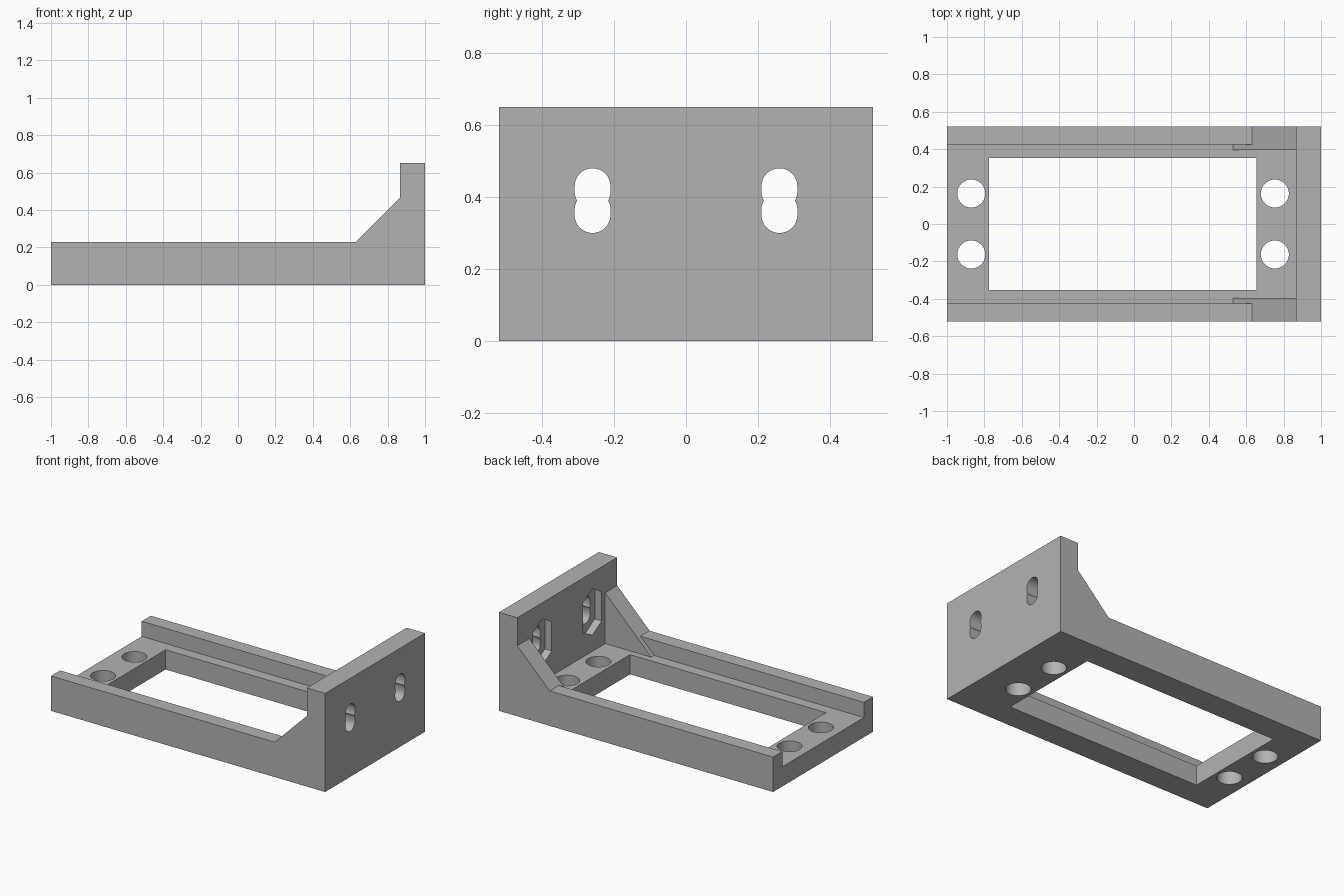
import bpy, bmesh, math
from mathutils import Vector

cube = bpy.data.objects.get("Cube")
if cube:
    bpy.data.objects.remove(cube, do_unlink=True)

grey = bpy.data.materials.new("Plain grey")
grey.use_nodes = True
grey.diffuse_color = (0.45, 0.45, 0.45, 1)
grey.node_tree.nodes["Principled BSDF"].inputs["Base Color"].default_value = grey.diffuse_color


def prism(name, outline, axis, lo, hi):
    """Extrude a 2D outline along an axis; the outline uses the other two axes in order."""
    def place(p, d):
        c = list(p)
        c.insert("xyz".index(axis), d)
        return Vector(c)
    bm = bmesh.new()
    face = bm.faces.new([bm.verts.new(place(p, lo)) for p in outline])
    top = bmesh.ops.extrude_face_region(bm, geom=[face])["geom"]
    step = place((0, 0), hi - lo)
    bmesh.ops.translate(bm, vec=step, verts=[v for v in top if isinstance(v, bmesh.types.BMVert)])
    bmesh.ops.recalc_face_normals(bm, faces=bm.faces)
    mesh = bpy.data.meshes.new(name)
    bm.to_mesh(mesh)
    bm.free()
    mesh.materials.append(grey)
    obj = bpy.data.objects.new(name, mesh)
    bpy.context.collection.objects.link(obj)
    return obj


def rect(a0, a1, b0, b1):
    return [(a0, b0), (a1, b0), (a1, b1), (a0, b1)]


def arc(ca, cb, r, start, end, steps):
    angles = [math.radians(start + (end - start) * i / steps) for i in range(steps + 1)]
    return [(ca + r * math.cos(t), cb + r * math.sin(t)) for t in angles]


def capsule(ca, low, high, r, steps=16):
    """Upright outline with an arc at each end."""
    return arc(ca, high, r, 0, 180, steps) + arc(ca, low, r, 180, 360, steps)


FLOOR, RAIL, WALL_X = 0.13, 0.23, 0.866

# Solid body: rail height, sloped gusset and upright end wall
body = prism("mounting_bracket",
             [(-1, 0), (1, 0), (1, 0.65), (WALL_X, 0.65), (WALL_X, 0.465), (0.63, RAIL), (-1, RAIL)],
             "y", -0.52, 0.52)

cutters = [
    # Channel between the gussets, then the wider channel between the rails
    prism("gusset_channel", rect(-1.1, WALL_X, FLOOR, 0.8), "y", -0.395, 0.395),
    prism("rail_channel",
          [(-1.1, FLOOR), (0.53, FLOOR), (0.63, RAIL), (0.63, 0.3), (-1.1, 0.3)],
          "y", -0.425, 0.425),
    # Rectangular opening in the floor
    prism("floor_window", rect(-0.775, 0.655, -0.352, 0.352), "z", -0.1, 0.2),
]

for side in (-1, 1):
    # Round holes at both ends of the floor
    for x in (-0.87, 0.753):
        circle = arc(x, side * 0.163, 0.075, 0, 360, 40)[:-1]
        cutters.append(prism("floor_hole", circle, "z", -0.1, 0.2))
    # Stretched hexagonal nut pocket on the inner face of the wall
    y = side * 0.26
    pocket = capsule(y, 0.35, 0.43, 0.11, 3)
    pocket = (arc(y, 0.43, 0.113, 30, 150, 2) + arc(y, 0.35, 0.113, 210, 330, 2))
    cutters.append(prism("nut_pocket", pocket, "x", 0.8, WALL_X + 0.05))
    # Pair of overlapping bolt slots through the wall
    for low, high in ((0.35, 0.365), (0.415, 0.43)):
        cutters.append(prism("bolt_slot", capsule(y, low, high, 0.05), "x", 0.8, 1.1))

for cutter in cutters:
    mod = body.modifiers.new(cutter.name, "BOOLEAN")
    mod.operation, mod.solver, mod.object = "DIFFERENCE", "EXACT", cutter
    cutter.hide_render = True

# Bake the cuts and drop the cutters
bpy.context.view_layer.update()
baked = bpy.data.meshes.new_from_object(body.evaluated_get(bpy.context.evaluated_depsgraph_get()))
body.modifiers.clear()
body.data = baked
for cutter in cutters:
    bpy.data.objects.remove(cutter, do_unlink=True)

# Smooth the hole walls, keep every edge sharp
bpy.ops.object.select_all(action="DESELECT")
body.select_set(True)
bpy.context.view_layer.objects.active = body
bpy.ops.object.shade_smooth_by_angle(angle=math.radians(25))
